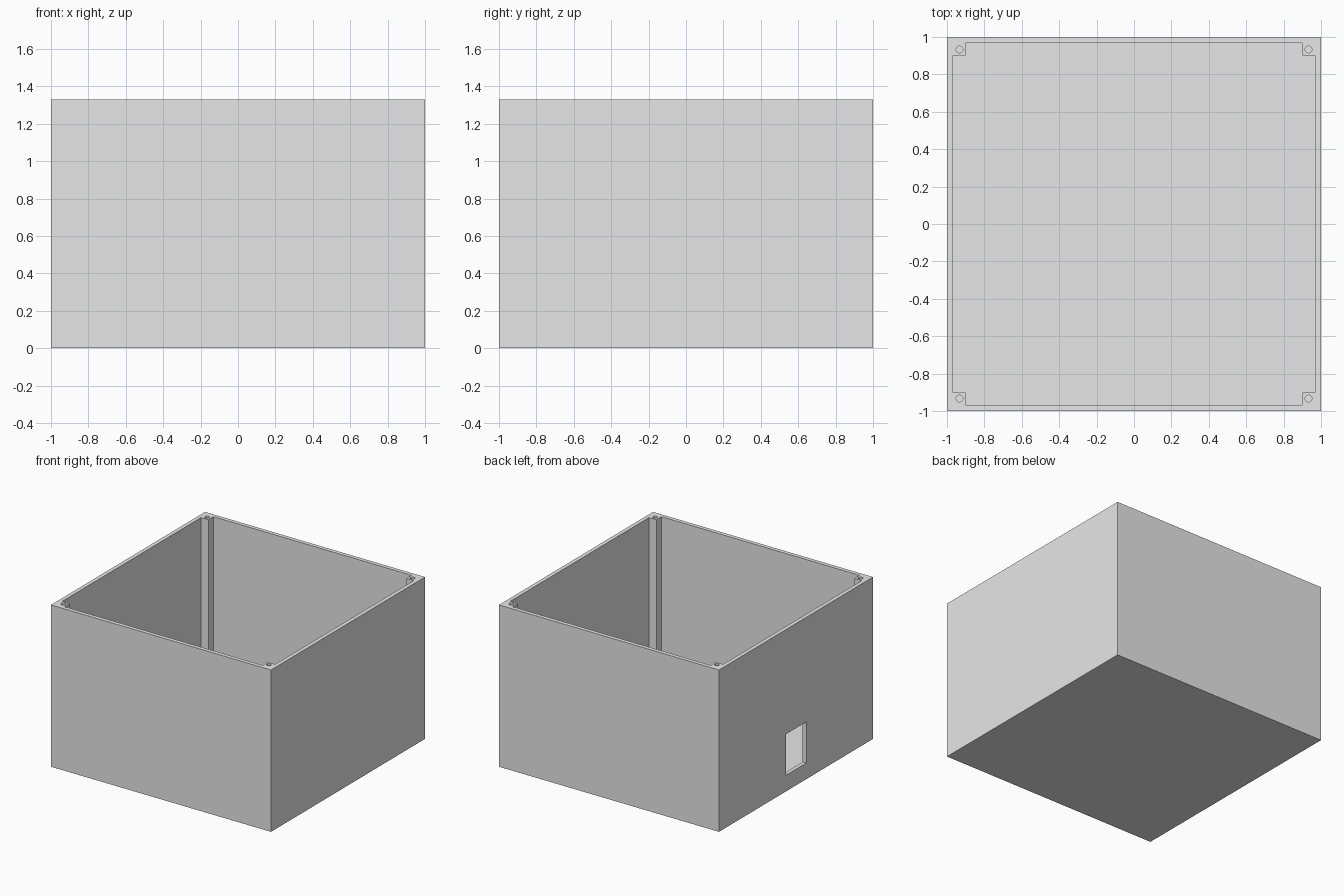
import bpy
import bmesh
from mathutils import Matrix, Vector

cube = bpy.data.objects.get("Cube")
if cube:
    bpy.data.objects.remove(cube, do_unlink=True)

HALF, HEIGHT = 1.0, 1.33
WALL = 0.033           # wall and floor thickness
POST = 0.1             # corner post, measured from the outside
SCREW = 0.067          # screw hole centre, measured from the outside
SCREW_RADIUS, SCREW_DEPTH = 0.018, 0.33

grey = bpy.data.materials.new("light grey")
grey.use_nodes = True
grey.diffuse_color = (0.8, 0.8, 0.8, 1)
grey.node_tree.nodes["Principled BSDF"].inputs["Base Color"].default_value = (0.8, 0.8, 0.8, 1)


def make_object(name, bm):
    bmesh.ops.recalc_face_normals(bm, faces=bm.faces)
    mesh = bpy.data.meshes.new(name)
    bm.to_mesh(mesh)
    bm.free()
    mesh.materials.append(grey)
    obj = bpy.data.objects.new(name, mesh)
    bpy.context.collection.objects.link(obj)
    return obj


def box(name, low, high):
    bm = bmesh.new()
    low, high = Vector(low), Vector(high)
    size = Matrix.Diagonal((high - low).to_4d())
    bmesh.ops.create_cube(bm, size=1, matrix=Matrix.Translation((low + high) / 2) @ size)
    return make_object(name, bm)


def prism(name, outline, bottom, top):
    bm = bmesh.new()
    face = bm.faces.new([bm.verts.new((x, y, bottom)) for x, y in outline])
    raised = bmesh.ops.extrude_face_region(bm, geom=[face])["geom"]
    verts = [v for v in raised if isinstance(v, bmesh.types.BMVert)]
    bmesh.ops.translate(bm, verts=verts, vec=(0, 0, top - bottom))
    return make_object(name, bm)


def cut(target, cutter):
    cutter.hide_render = True
    mod = target.modifiers.new("cut", "BOOLEAN")
    mod.operation = "DIFFERENCE"
    mod.solver = "EXACT"
    mod.object = cutter
    bpy.context.view_layer.objects.active = target
    bpy.ops.object.modifier_apply(modifier=mod.name)
    bpy.data.objects.remove(cutter, do_unlink=True)


# Outer block
case = box("open_case", (-HALF, -HALF, 0), (HALF, HALF, HEIGHT))

# Cavity with notched corners, which leaves the four posts standing
w, p = HALF - WALL, HALF - POST
outline = [(w, -p), (w, p), (p, p), (p, w), (-p, w), (-p, p),
           (-w, p), (-w, -p), (-p, -p), (-p, -w), (p, -w), (p, -p)]
cut(case, prism("cavity_cutter", outline, WALL, HEIGHT + 0.1))

# Screw holes in the post tops
for sx in (-1, 1):
    for sy in (-1, 1):
        bm = bmesh.new()
        centre = (sx * (HALF - SCREW), sy * (HALF - SCREW), HEIGHT)
        bmesh.ops.create_cone(bm, cap_ends=True, segments=24, radius1=SCREW_RADIUS,
                              radius2=SCREW_RADIUS, depth=2 * SCREW_DEPTH,
                              matrix=Matrix.Translation(centre))
        cut(case, make_object("screw_cutter", bm))

# Rectangular opening low in the side wall
cut(case, box("opening_cutter", (-HALF - 0.1, -0.133, 0.133),
              (-HALF + 0.1, 0.133, 0.47)))

# Smooth only the round screw holes
bpy.ops.object.select_all(action="DESELECT")
case.select_set(True)
bpy.context.view_layer.objects.active = case
bpy.ops.object.shade_smooth_by_angle()
